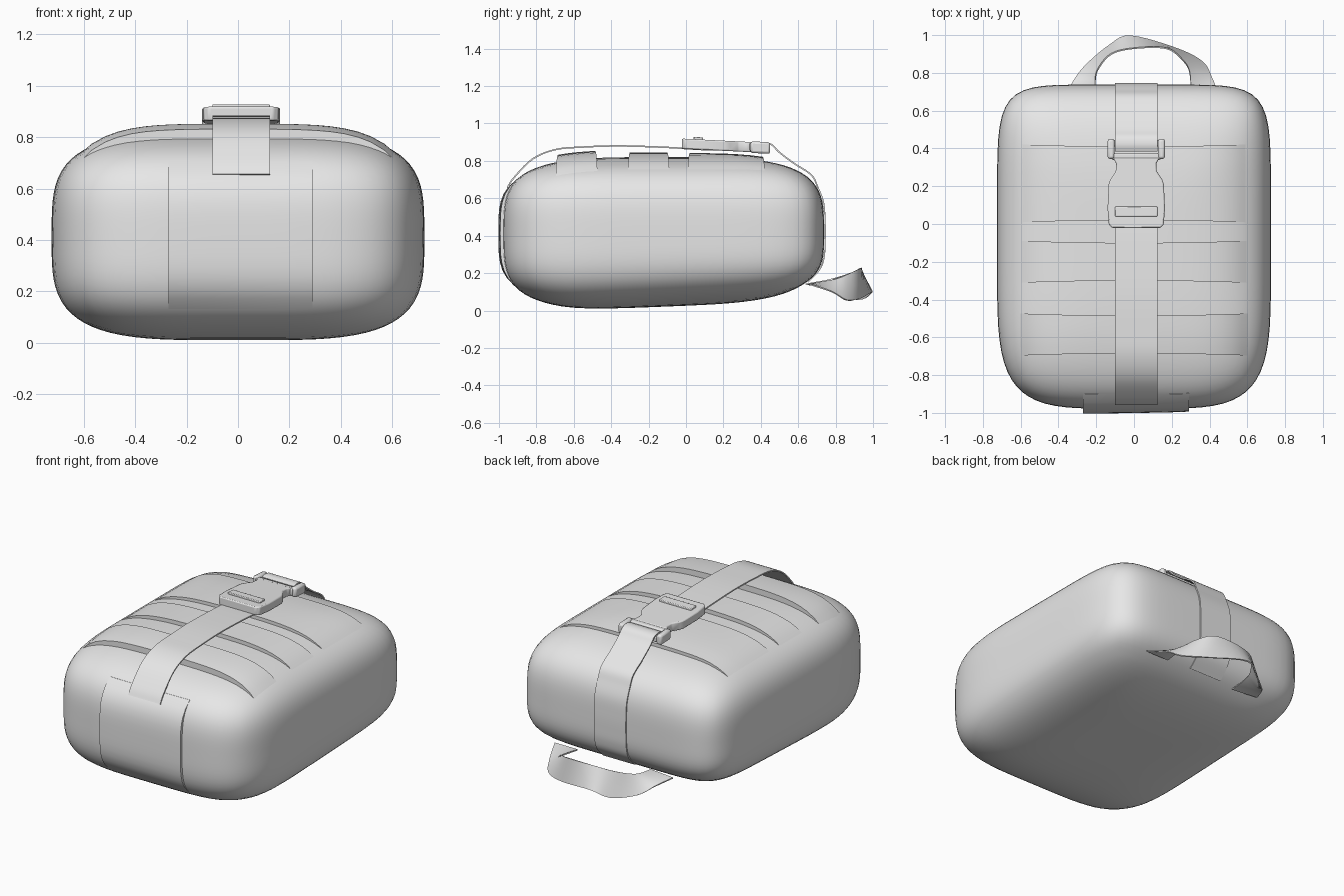
import bpy, bmesh, math
from mathutils import Vector

if "Cube" in bpy.data.objects:
    bpy.data.objects.remove(bpy.data.objects["Cube"])

grey = bpy.data.materials.new("grey fabric")
grey.diffuse_color = (0.8, 0.8, 0.8, 1)
grey.use_nodes = True
grey.node_tree.nodes["Principled BSDF"].inputs["Base Color"].default_value = grey.diffuse_color

# Pouch body: centre, half sizes and roundness exponents
HX, HY, HZ, CY, CZ, ROUND_Z = 0.725, 0.858, 0.41, -0.12, 0.41, 3.7
SX = 0.012  # strap and buckle centre line


def corner(y):
    return 4.6 if y < 0 else 7.0


def place(x, y, z):
    """Normalised body point to world, with the underside rising to the back."""
    lift = 0.055 * min(1, max(0, (y + 0.6) / 1.6)) * min(1, max(0, -z * 1.3))
    return Vector((x * HX, CY + y * HY, CZ + z * HZ + lift))


def top_z(x, y):
    yn = (y - CY) / HY
    a = corner(yn)
    s = (abs(x / HX) ** a + abs(yn) ** a) ** (ROUND_Z / a)
    return CZ + HZ * max(0, 1 - s) ** (1 / ROUND_Z)


def end_point(x, zn, side):
    a = corner(side)
    s = max(0, 1 - abs(zn) ** ROUND_Z) ** (1 / ROUND_Z)
    yn = max(0, s ** a - abs(x / HX) ** a) ** (1 / a)
    return place(x / HX, side * yn, zn)


def finish(name, bm, bevel=0, angle=35):
    bmesh.ops.recalc_face_normals(bm, faces=bm.faces)
    me = bpy.data.meshes.new(name)
    bm.to_mesh(me)
    bm.free()
    ob = bpy.data.objects.new(name, me)
    bpy.context.collection.objects.link(ob)
    me.materials.append(grey)
    if bevel:
        mod = ob.modifiers.new("bevel", 'BEVEL')
        mod.width, mod.segments = bevel, 2
    for o in bpy.context.selected_objects:
        o.select_set(False)
    bpy.context.view_layer.objects.active = ob
    ob.select_set(True)
    bpy.ops.object.shade_smooth_by_angle(angle=math.radians(angle))
    return ob


def slab(name, outer, inner):
    """Closed shell between two equal grids of points."""
    bm = bmesh.new()
    g = [[[bm.verts.new(p) for p in row] for row in grid] for grid in (outer, inner)]
    nr, nc = len(outer), len(outer[0])
    for k in g:
        for i in range(nr - 1):
            for j in range(nc - 1):
                bm.faces.new((k[i][j], k[i + 1][j], k[i + 1][j + 1], k[i][j + 1]))
    o, n = g
    for i in range(nr - 1):
        for j in (0, nc - 1):
            bm.faces.new((o[i][j], o[i + 1][j], n[i + 1][j], n[i][j]))
    for j in range(nc - 1):
        for i in (0, nr - 1):
            bm.faces.new((o[i][j], o[i][j + 1], n[i][j + 1], n[i][j]))
    return finish(name, bm)


def smooth_path(pts, steps=5):
    pts = [Vector(p) for p in pts]
    out = []
    for i in range(len(pts) - 1):
        p0, p1, p2 = pts[max(i - 1, 0)], pts[i], pts[i + 1]
        p3 = pts[min(i + 2, len(pts) - 1)]
        for k in range(steps):
            t = k / steps
            out.append(0.5 * (2 * p1 + (p2 - p0) * t + (2 * p0 - 5 * p1 + 4 * p2 - p3) * t * t
                              + (3 * p1 - p0 - 3 * p2 + p3) * t ** 3))
    return out + [pts[-1]]


def ribbon(name, edge_a, edge_b, thick=0.008):
    a, b = smooth_path(edge_a), smooth_path(edge_b)
    outer, inner = [], []
    for i in range(len(a)):
        d = a[min(i + 1, len(a) - 1)] - a[max(i - 1, 0)]
        n = (b[i] - a[i]).cross(d).normalized() * thick / 2
        row = [a[i].lerp(b[i], t) for t in (0, 0.5, 1)]
        outer.append([p + n for p in row])
        inner.append([p - n for p in row])
    return slab(name, outer, inner)


def strap(name, path):
    return ribbon(name, [(SX - 0.112, y, z) for y, z in path],
                  [(SX + 0.112, y, z) for y, z in path])


def tilt(z, y):
    return z - 0.05 * y


def block(name, x, y, z, bevel=0.008):
    """Box from ranges, following the slope of the buckle."""
    bm = bmesh.new()
    bmesh.ops.create_cube(bm, size=1)
    for v in bm.verts:
        v.co = Vector([r[0] + (c + 0.5) * (r[1] - r[0]) for c, r in zip(v.co, (x, y, z))])
        v.co.z = tilt(v.co.z, v.co.y)
    return finish(name, bm, bevel)


# Padded body: a gridded cube rounded into a soft box
bm = bmesh.new()
bmesh.ops.create_cube(bm, size=2)
bmesh.ops.subdivide_edges(bm, edges=bm.edges[:], cuts=23, use_grid_fill=True)
for v in bm.verts:
    x, y, z = v.co
    a = corner(y)
    r = ((abs(x) ** a + abs(y) ** a) ** (ROUND_Z / a) + abs(z) ** ROUND_Z) ** (1 / ROUND_Z)
    v.co = place(x / r, y / r, z / r)
finish("pouch_body", bm, angle=60)

# Raised bands across the top
for k, (y0, y1, rise) in enumerate([(-0.685, -0.485, 0.038), (-0.3, -0.1, 0.026), (0.02, 0.41, 0.022)]):
    outer, inner = [], []
    for i in range(25):
        t = -1 + i / 12
        ro, ri = [], []
        for j in range(7):
            x = 0.62 * t
            y = y0 + (y1 - y0) * j / 6 + 0.012 * t * t * (1 if j > 3 else -1) * (j in (0, 6))
            z = top_z(x, y)
            ro.append((x, y, z + rise * (1 - t ** 6) - 0.004 * abs(t)))
            ri.append((x, y, z - 0.04))
        outer.append(ro)
        inner.append(ri)
    slab("top_band_%d" % (k + 1), outer, inner)

# Front panel
outer, inner = [], []
for i in range(11):
    x = -0.27 + 0.056 * i
    ro, ri = [], []
    for j in range(15):
        s = j / 14
        p = end_point(x, -0.68 + 1.4 * s, -1)
        out = 0.026 * (1 - abs(2 * s - 1) ** 4) * (1 - 0.35 * i / 10)
        ro.append(p + Vector((0, -out - 0.001, 0)))
        ri.append(p + Vector((0, 0.03, 0)))
    outer.append(ro)
    inner.append(ri)
slab("front_panel", outer, inner)

# Webbing strap: front run under the buckle, back run down to the base
strap("front_strap", [(-0.955, 0.655), (-0.92, 0.71), (-0.82, 0.81), (-0.7, 0.86), (-0.55, 0.874),
                      (-0.35, 0.88), (-0.1, 0.872), (0.05, 0.862), (0.2, 0.858)])
back = [end_point(0.11, zn, 1) for zn in (0.6, 0.4, 0.15, -0.1, -0.35, -0.55, -0.75)]
strap("back_strap", [(0.385, 0.888), (0.42, 0.896), (0.46, 0.885), (0.5, 0.845), (0.58, 0.785), (0.67, 0.725)]
      + [(p.y + 0.005, p.z) for p in back])

# Buckle body: mirrored outline, extruded
half = [(0.125, -0.022), (0.145, -0.005), (0.152, 0.08), (0.146, 0.21), (0.138, 0.235),
        (0.108, 0.28), (0.106, 0.32), (0.122, 0.35)]
outline = half + [(-x, y) for x, y in reversed(half)]
bm = bmesh.new()
face = bm.faces.new([bm.verts.new((SX + x, y, tilt(0.864, y))) for x, y in outline])
ext = bmesh.ops.extrude_face_region(bm, geom=[face])
for v in ext["geom"]:
    if isinstance(v, bmesh.types.BMVert):
        v.co.z += 0.054
finish("buckle_body", bm, 0.007)

# Buckle bars and side posts
block("buckle_front_bar", (SX - 0.112, SX + 0.112), (0.04, 0.092), (0.9, 0.93), 0.004)
block("buckle_inner_bar", (SX - 0.13, SX + 0.13), (0.34, 0.375), (0.868, 0.915))
block("buckle_end_bar", (SX - 0.13, SX + 0.13), (0.41, 0.445), (0.868, 0.905))
for side, name in ((-1, "left"), (1, "right")):
    xs = sorted((SX + side * 0.115, SX + side * 0.152))
    block("buckle_post_" + name, xs, (0.345, 0.45), (0.86, 0.922), 0.012)

# Carry loop at the lower back
ribbon("carry_loop",
       [(-0.2, 0.64, 0.14), (-0.205, 0.75, 0.16), (-0.19, 0.82, 0.18), (-0.12, 0.9, 0.21), (0, 0.93, 0.225),
        (0.17, 0.93, 0.225), (0.255, 0.87, 0.195), (0.295, 0.8, 0.165), (0.3, 0.66, 0.14)],
       [(-0.37, 0.66, 0.14), (-0.32, 0.76, 0.115), (-0.25, 0.845, 0.07), (-0.13, 0.945, 0.06), (-0.02, 0.995, 0.1),
        (0.22, 0.93, 0.065), (0.36, 0.86, 0.055), (0.41, 0.78, 0.1), (0.46, 0.66, 0.14)])
